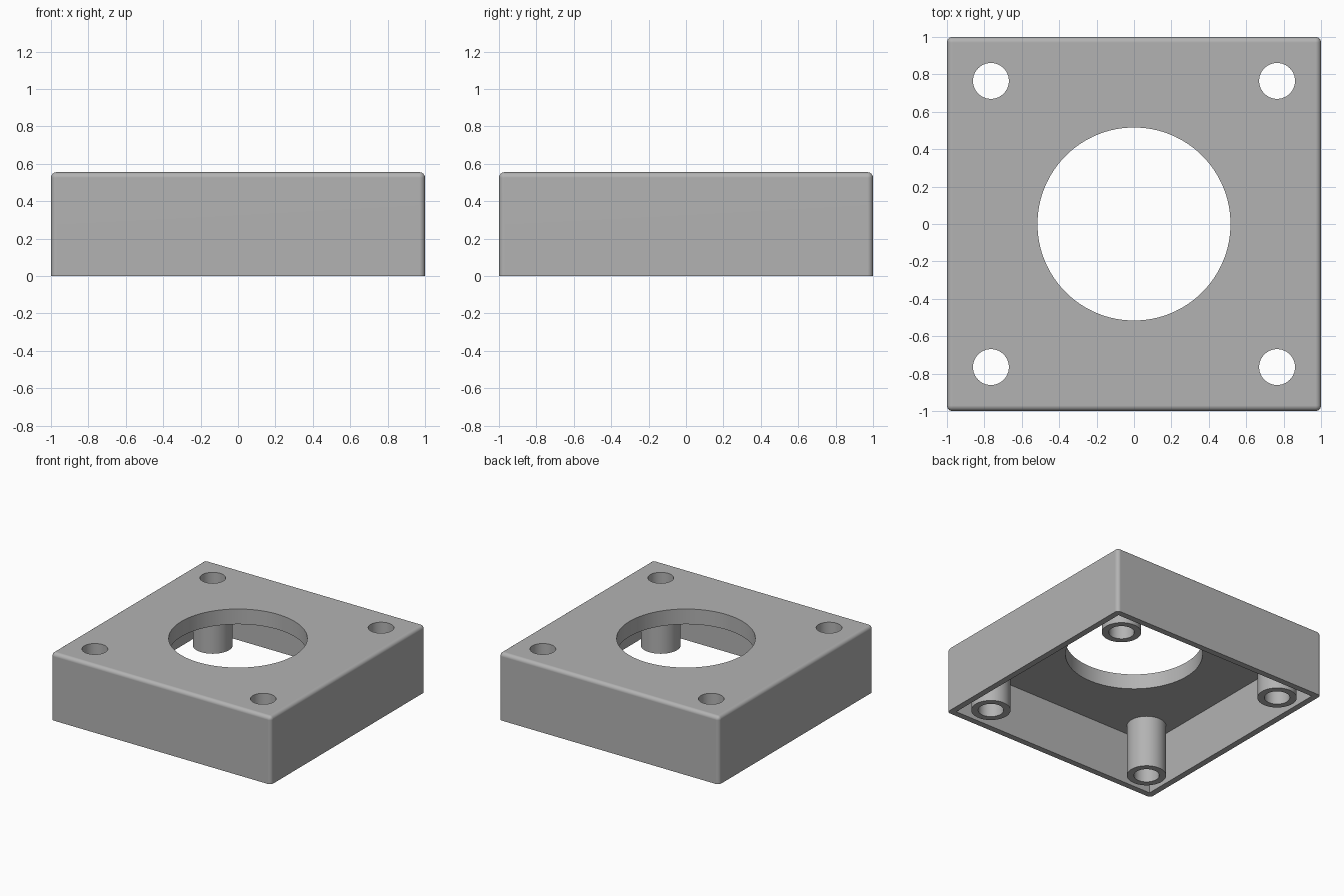
import bpy
import bmesh
from math import radians
from mathutils import Matrix

HEIGHT, WALL, ROOF = 0.555, 0.05, 0.125
ROUND = 0.03
BOSS_POS, BOSS_R, BOLT_R, BORE_R = 0.765, 0.148, 0.096, 0.516

if "Cube" in bpy.data.objects:
    bpy.data.objects.remove(bpy.data.objects["Cube"], do_unlink=True)

grey = bpy.data.materials.new("plain grey")
grey.use_nodes = True
colour = (0.45, 0.45, 0.45, 1)
grey.diffuse_color = colour
grey.node_tree.nodes["Principled BSDF"].inputs["Base Color"].default_value = colour


def finish(name, bm):
    mesh = bpy.data.meshes.new(name)
    bm.to_mesh(mesh)
    bm.free()
    mesh.materials.append(grey)
    obj = bpy.data.objects.new(name, mesh)
    bpy.context.collection.objects.link(obj)
    return obj


def box(name, half, z0, z1, rounding=0):
    bm = bmesh.new()
    size = Matrix.Diagonal((2 * half, 2 * half, z1 - z0, 1))
    bmesh.ops.create_cube(bm, size=1, matrix=Matrix.Translation((0, 0, (z0 + z1) / 2)) @ size)
    if rounding:
        # round every edge except those of the open underside
        edges = [e for e in bm.edges if any(v.co.z > z0 + 0.01 for v in e.verts)]
        bmesh.ops.bevel(bm, geom=edges, offset=rounding, segments=6, profile=0.5, affect='EDGES')
    return finish(name, bm)


def cylinders(name, radius, z0, z1, centres, sides):
    bm = bmesh.new()
    for x, y in centres:
        bmesh.ops.create_cone(bm, cap_ends=True, segments=sides, radius1=radius, radius2=radius,
                              depth=z1 - z0, matrix=Matrix.Translation((x, y, (z0 + z1) / 2)))
    return finish(name, bm)


def combine(target, tool, operation):
    mod = target.modifiers.new(operation.lower(), 'BOOLEAN')
    mod.operation, mod.object, mod.solver = operation, tool, 'EXACT'
    bpy.context.view_layer.objects.active = target
    bpy.ops.object.modifier_apply(modifier=mod.name)
    bpy.data.objects.remove(tool, do_unlink=True)


corners = [(x, y) for x in (-BOSS_POS, BOSS_POS) for y in (-BOSS_POS, BOSS_POS)]

# Rounded shell, open underneath
housing = box("housing", 1, 0, HEIGHT, ROUND)
combine(housing, box("cavity", 1 - WALL, -0.2, HEIGHT - ROOF), 'DIFFERENCE')

# Corner screw bosses hanging from the roof
combine(housing, cylinders("bosses", BOSS_R, 0, HEIGHT - ROOF / 2, corners, 64), 'UNION')

# Screw holes and the large central opening
combine(housing, cylinders("screw_holes", BOLT_R, -0.2, 1, corners, 48), 'DIFFERENCE')
combine(housing, cylinders("centre_hole", BORE_R, -0.2, 1, [(0, 0)], 128), 'DIFFERENCE')

# Smooth curved faces, crisp edges and flat large faces
bpy.ops.object.select_all(action='DESELECT')
housing.select_set(True)
bpy.context.view_layer.objects.active = housing
bpy.ops.object.shade_smooth_by_angle(angle=radians(30))
normals = housing.modifiers.new("flat_faces", 'WEIGHTED_NORMAL')
normals.keep_sharp = True
